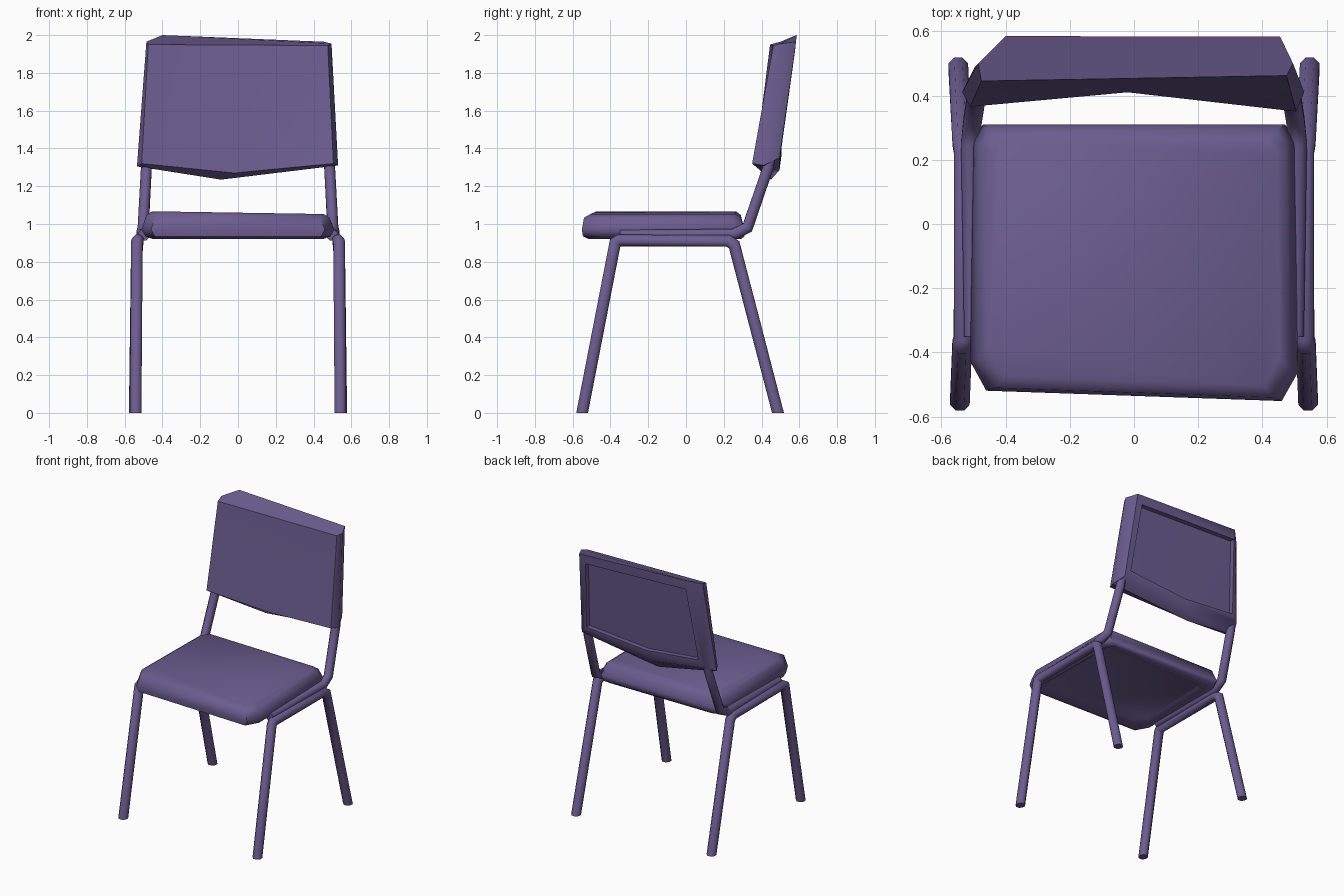
import bpy, bmesh, math
from mathutils import Vector

if "Cube" in bpy.data.objects:
    bpy.data.objects.remove(bpy.data.objects["Cube"])

purple = bpy.data.materials.new("muted purple")
purple.diffuse_color = (0.15, 0.11, 0.28, 1)
purple.use_nodes = True
purple.node_tree.nodes["Principled BSDF"].inputs["Base Color"].default_value = purple.diffuse_color


def finish(bm, name, angle):
    bmesh.ops.recalc_face_normals(bm, faces=bm.faces[:])
    me = bpy.data.meshes.new(name)
    bm.to_mesh(me)
    bm.free()
    me.materials.append(purple)
    me.shade_smooth()
    me.set_sharp_from_angle(angle=math.radians(angle))
    ob = bpy.data.objects.new(name, me)
    bpy.context.collection.objects.link(ob)
    return ob


def bridge(bm, loops):
    """Skin consecutive closed loops; returns the vertex rings."""
    rings = [[bm.verts.new(p) for p in lp] for lp in loops]
    n = len(rings[0])
    for a, b in zip(rings, rings[1:]):
        for i in range(n):
            j = (i + 1) % n
            bm.faces.new((a[i], a[j], b[j], b[i]))
    return rings


def tube(name, path, r, sides=8, level_ends=(False, False)):
    """Sweep a round section along a path with mitred bends."""
    pts = [Vector(p) for p in path]
    last = len(pts) - 1
    loops = []
    for i, p in enumerate(pts):
        d_in = (pts[i] - pts[i - 1]).normalized() if i else (pts[1] - p).normalized()
        d_out = (pts[i + 1] - p).normalized() if i < last else d_in
        plane = (d_in + d_out).normalized()
        if (i == 0 and level_ends[0]) or (i == last and level_ends[1]):
            plane = Vector((0, 0, 1))
        u = Vector((1, 0, 0))
        u = (u - d_in * u.dot(d_in)).normalized()
        v = d_in.cross(u)
        ring = []
        for k in range(sides):
            a = 2 * math.pi * (k + 0.5) / sides
            o = (u * math.cos(a) + v * math.sin(a)) * r
            ring.append(p + o - d_in * (o.dot(plane) / d_in.dot(plane)))
        loops.append(ring)
    bm = bmesh.new()
    rings = bridge(bm, loops)
    bm.faces.new(rings[0])
    bm.faces.new(rings[-1])
    return finish(bm, name, 60)


# Legs with side rail, and back posts running on from the rail
for side, s in (("left", -1), ("right", 1)):
    tube(side + "_legs_and_rail",
         [(s * .542, -.55, 0), (s * .535, -.375, .90), (s * .53, -.355, .913),
          (s * .53, .225, .910), (s * .535, .255, .89), (s * .547, .487, 0)],
         .033, level_ends=(True, True))
    tube(side + "_back_post",
         [(s * .50, -.35, .94), (s * .51, .25, .945), (s * .502, .325, .98),
          (s * .485, .435, 1.30), (s * .48, .45, 1.38)], .031)


# Seat cushion: stacked outlines, slightly skewed, with a recessed underside
def seat_loop(z, w, f, b, cut=.09):
    pts = [(-w + .05, f), (w - .05, f), (w, f + cut), (w - .01, b - .05),
           (w - .04, b), (-w + .04, b), (-w + .01, b - .05), (-w, f + cut)]
    return [(x, y - (.035 * x if y < 0 else 0), z - (.016 * x if z > 1 else 0))
            for x, y in pts]


bm = bmesh.new()
rings = bridge(bm, [seat_loop(.95, .42, -.44, .22), seat_loop(.92, .45, -.50, .29),
                    seat_loop(.935, .49, -.53, .31), seat_loop(.97, .51, -.535, .31),
                    seat_loop(1.04, .485, -.525, .29), seat_loop(1.06, .455, -.49, .265)])
bm.faces.new(rings[0])
bm.faces.new(rings[-1])
finish(bm, "seat", 55)

# Backrest: five-cornered loops from the folded front to the recessed back
front = [(-.51, .365, 1.32), (-.02, .41, 1.27), (.505, .35, 1.32),
         (.475, .462, 1.945), (-.475, .445, 1.95)]
outer = [(-.535, .41, 1.305), (-.09, .45, 1.235), (.53, .41, 1.31),
         (.495, .50, 1.955), (-.485, .50, 1.965)]
rim = [(-.495, .49, 1.35), (-.05, .495, 1.285), (.495, .495, 1.35),
       (.455, .583, 1.965), (-.40, .585, 2.0)]
lip = [(-.45, .50, 1.40), (-.03, .505, 1.36), (.45, .505, 1.40),
       (.41, .575, 1.90), (-.40, .575, 1.93)]
panel = [(x, y - .035, z) for x, y, z in lip]
bm = bmesh.new()
rings = bridge(bm, [front, outer, rim, lip, panel])
for ring in (rings[0], rings[-1]):
    for i, j in ((2, 3), (3, 4), (4, 0)):
        bm.faces.new((ring[1], ring[i], ring[j]))
finish(bm, "backrest", 50)
